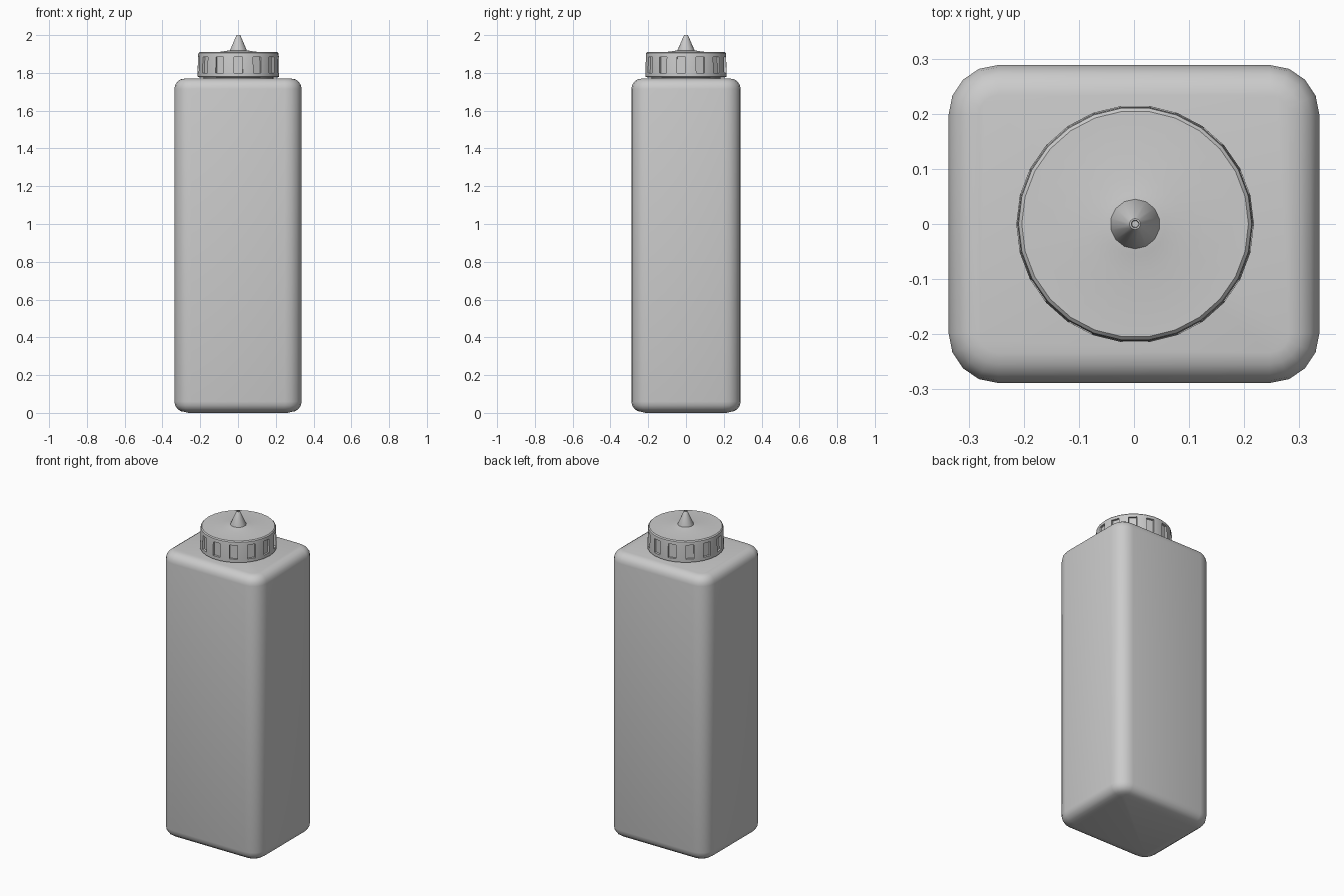
import bpy, bmesh
from math import sin, cos, pi, radians

if "Cube" in bpy.data.objects:
    bpy.data.objects.remove(bpy.data.objects["Cube"])


def loft(bm, rings):
    """Skin a stack of equal-length rings, cap both ends, return side faces per row."""
    vs = [[bm.verts.new(p) for p in r] for r in rings]
    n = len(vs[0])
    rows = [[bm.faces.new((a[i], a[(i + 1) % n], b[(i + 1) % n], b[i])) for i in range(n)]
            for a, b in zip(vs, vs[1:])]
    bm.faces.new(vs[0][::-1])
    bm.faces.new(vs[-1])
    return rows


def circle(r, z, n, start, cx=0.002):
    return [(cx + r * cos(start + 2 * pi * i / n), r * sin(start + 2 * pi * i / n), z)
            for i in range(n)]


def rounded_rect(hx, hy, r, z, seg=4):
    pts = []
    for k, (sx, sy) in enumerate([(1, 1), (-1, 1), (-1, -1), (1, -1)]):
        for i in range(seg + 1):
            a = pi / 2 * (k + i / seg)
            pts.append((sx * (hx - r) + r * cos(a), sy * (hy - r) + r * sin(a), z))
    return pts


def finish(bm, name, angle):
    bmesh.ops.recalc_face_normals(bm, faces=bm.faces[:])
    me = bpy.data.meshes.new(name)
    bm.to_mesh(me)
    bm.free()
    ob = bpy.data.objects.new(name, me)
    bpy.context.collection.objects.link(ob)
    bpy.ops.object.select_all(action='DESELECT')
    ob.select_set(True)
    bpy.context.view_layer.objects.active = ob
    bpy.ops.object.shade_smooth_by_angle(angle=radians(angle))


# Bottle body: rounded rectangle lofted upward with rounded rims
HX, HY, R, TOP, RIM = 0.337, 0.289, 0.09, 1.77, 0.055
levels = []
for i in range(5):
    a = pi / 2 * i / 4
    levels.append((RIM * (1 - sin(a)), RIM * (1 - cos(a))))
profile = [(d, 0.005 + z) for d, z in levels] + [(d, TOP - z) for d, z in reversed(levels)]
profile.insert(0, (RIM + 0.02, 0.0))
bm = bmesh.new()
loft(bm, [rounded_rect(HX - d, HY - d, R - d, z) for d, z in profile])
finish(bm, "bottle_body", 35)

# Neck hidden under the cap
bm = bmesh.new()
loft(bm, [circle(0.185, z, 26, 0) for z in (1.74, 1.80)])
finish(bm, "neck", 35)

# Screw cap: 26 sides, recessed grip slots on every other face
N = 26
start = -pi / 2 - pi / N
bm = bmesh.new()
rows = loft(bm, [circle(r, z, N, start) for r, z in
                 [(0.207, 1.776), (0.216, 1.78), (0.216, 1.797), (0.214, 1.888),
                  (0.212, 1.904), (0.206, 1.91), (0.09, 1.912), (0.055, 1.918), (0.02, 1.922)]])
bmesh.ops.recalc_face_normals(bm, faces=bm.faces[:])
slots = rows[2][::2]
bmesh.ops.inset_individual(bm, faces=slots, thickness=0.004, depth=0.0)
bmesh.ops.inset_individual(bm, faces=slots, thickness=0.001, depth=-0.012)
finish(bm, "cap", 30)

# Pointed nozzle with a small opening at the tip
bm = bmesh.new()
loft(bm, [circle(r, z, 14, pi / 14) for r, z in
          [(0.046, 1.905), (0.045, 1.921), (0.013, 1.994), (0.010, 2.0),
           (0.007, 2.0), (0.006, 1.985)]])
finish(bm, "nozzle", 35)
